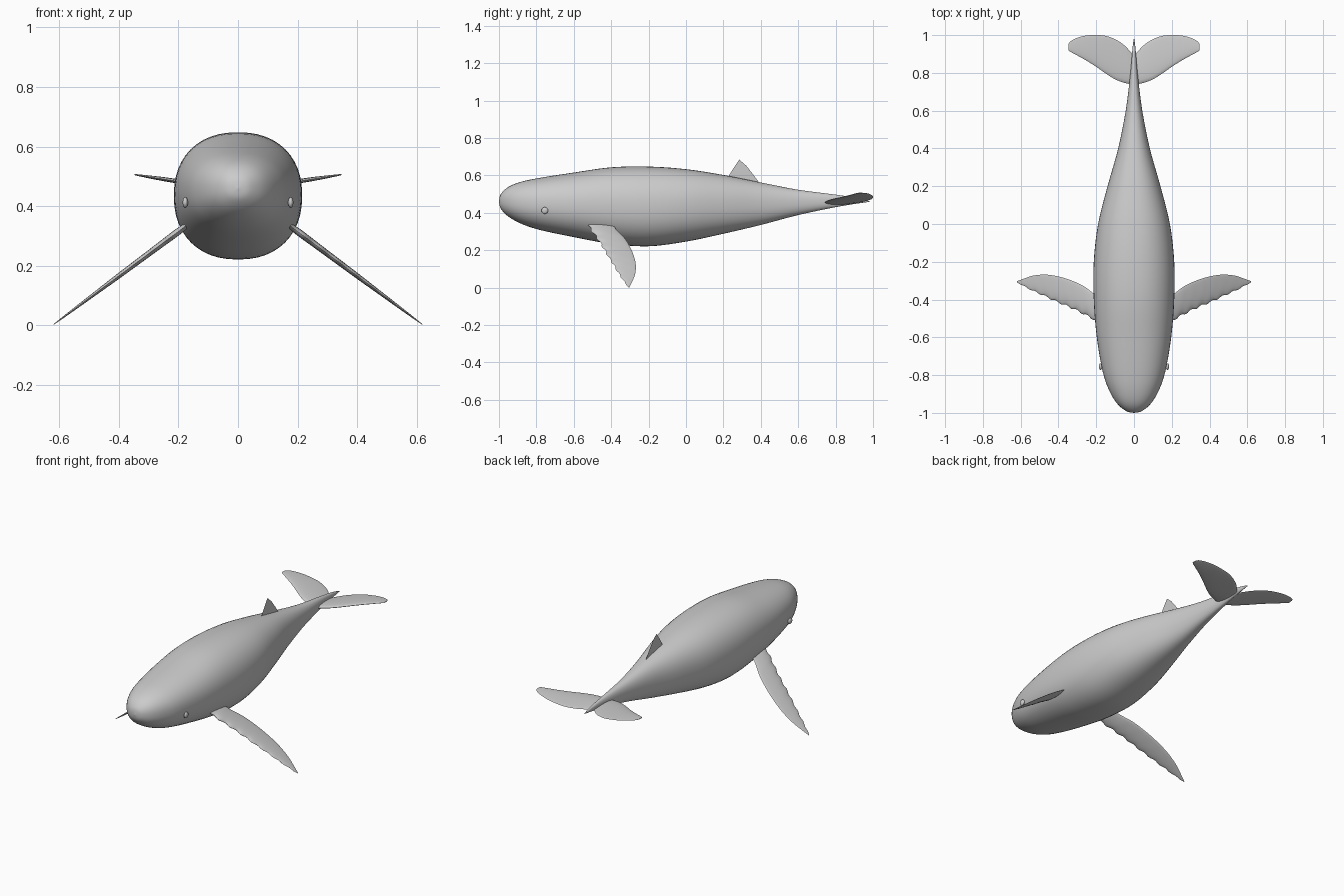
import bpy, bmesh, math
from mathutils import Vector

if "Cube" in bpy.data.objects:
    bpy.data.objects.remove(bpy.data.objects["Cube"])


def smooth_rows(rows, steps):
    """Catmull-Rom interpolation through rows of numbers."""
    out = []
    for i in range(len(rows) - 1):
        quad = [rows[max(0, min(len(rows) - 1, i + k))] for k in (-1, 0, 1, 2)]
        for s in range(steps):
            t = s / steps
            out.append([0.5 * (2 * b + (c - a) * t + (2 * a - 5 * b + 4 * c - d) * t * t
                               + (3 * b - a - 3 * c + d) * t ** 3)
                        for a, b, c, d in zip(*quad)])
    out.append(list(rows[-1]))
    return out


def loft(name, rings, mirror=False):
    """Skin a list of closed rings and cap both ends."""
    bm = bmesh.new()
    vs = [[bm.verts.new(p) for p in ring] for ring in rings]
    n = len(rings[0])
    for a, b in zip(vs, vs[1:]):
        for i in range(n):
            j = (i + 1) % n
            bm.faces.new((a[i], a[j], b[j], b[i]))
    bm.faces.new(vs[0])
    bm.faces.new(vs[-1])
    bmesh.ops.recalc_face_normals(bm, faces=bm.faces)
    return finish(name, bm, mirror)


def finish(name, bm, mirror=False):
    mesh = bpy.data.meshes.new(name)
    bm.to_mesh(mesh)
    bm.free()
    obj = bpy.data.objects.new(name, mesh)
    bpy.context.collection.objects.link(obj)
    if mirror:
        mod = obj.modifiers.new("mirror", 'MIRROR')
        mod.use_mirror_merge = False
    bpy.ops.object.select_all(action='DESELECT')
    obj.select_set(True)
    bpy.context.view_layer.objects.active = obj
    bpy.ops.object.shade_smooth_by_angle(angle=math.radians(50))
    return obj


def blade_ring(origin, along, normal, span, lead, trail, thick, n=20):
    """Teardrop section between the leading and trailing y."""
    ring = []
    for i in range(n):
        a = 2 * math.pi * i / n
        u = (1 - math.cos(a)) / 2
        h = math.sin(a) * thick * (1.25 - 0.7 * u)
        p = origin + along * span + normal * h
        p.y = lead + (trail - lead) * u
        ring.append(p)
    return ring


# Body: y, top z, bottom z, half width
profile = [
    (-1.0, 0.462, 0.458, 0.002), (-0.99, 0.500, 0.422, 0.042),
    (-0.95, 0.538, 0.380, 0.090), (-0.88, 0.566, 0.341, 0.132),
    (-0.78, 0.587, 0.308, 0.166), (-0.60, 0.615, 0.270, 0.197),
    (-0.40, 0.643, 0.234, 0.213), (-0.20, 0.647, 0.221, 0.213),
    (0.0, 0.633, 0.246, 0.190), (0.20, 0.602, 0.288, 0.140),
    (0.40, 0.562, 0.335, 0.084), (0.60, 0.523, 0.388, 0.044),
    (0.80, 0.497, 0.430, 0.019), (0.92, 0.479, 0.450, 0.009),
    (0.98, 0.462, 0.458, 0.002)]
rings = []
for y, top, bot, w in smooth_rows(profile, 5):
    ring = []
    for i in range(48):
        a = 2 * math.pi * i / 48
        c, s = math.cos(a), math.sin(a)
        e = 2 / 2.25
        ring.append((math.copysign(abs(c) ** e, c) * w, y,
                     (top + bot) / 2 + math.copysign(abs(s) ** e, s) * (top - bot) / 2))
    rings.append(ring)
loft("body", rings)

# Pectoral flippers: span fraction, leading y, trailing y, half thickness
flipper = [
    (-0.04, -0.525, -0.385, 0.008), (0.05, -0.510, -0.375, 0.012),
    (0.20, -0.475, -0.328, 0.011), (0.35, -0.443, -0.298, 0.010),
    (0.50, -0.415, -0.278, 0.009), (0.65, -0.384, -0.268, 0.007),
    (0.80, -0.354, -0.273, 0.005), (0.92, -0.328, -0.290, 0.003),
    (1.0, -0.308, -0.303, 0.001)]
root, tip = Vector((0.180, 0, 0.330)), Vector((0.62, 0, 0.002))
along = tip - root
normal = Vector((-along.z, 0, along.x)).normalized()
rings = []
for t, lead, trail, th in smooth_rows(flipper, 8):
    bump = 0.006 * math.sin(t * 2 * math.pi * 8) * (1 - max(t, 0)) ** 0.3 if t < 1 else 0
    rings.append(blade_ring(root, along, normal, t, lead + bump, trail, th))
loft("flippers", rings, mirror=True)

# Tail flukes: x, leading y, trailing y, half thickness
fluke = [
    (0.0, 0.738, 0.890, 0.011), (0.05, 0.747, 0.945, 0.011),
    (0.10, 0.766, 0.978, 0.010), (0.15, 0.797, 0.996, 0.009),
    (0.20, 0.832, 1.0, 0.008), (0.25, 0.864, 0.998, 0.007),
    (0.30, 0.892, 0.986, 0.005), (0.335, 0.911, 0.968, 0.003),
    (0.347, 0.920, 0.952, 0.002)]
along = Vector((1, 0, 0.155))
normal = Vector((-0.155, 0, 1)).normalized()
loft("tail_flukes", [blade_ring(Vector((0, 0, 0.452)), along, normal, *row)
                     for row in smooth_rows(fluke, 4)], mirror=True)

# Dorsal fin: a flat sheet
bm = bmesh.new()
outline = [(0.20, 0.56), (0.225, 0.592), (0.255, 0.640), (0.285, 0.684),
           (0.322, 0.652), (0.355, 0.610), (0.392, 0.560), (0.39, 0.54)]
bm.faces.new([bm.verts.new((0, y, z)) for y, z in outline])
finish("dorsal_fin", bm)

# Eyes
bm = bmesh.new()
bmesh.ops.create_uvsphere(bm, u_segments=20, v_segments=12, radius=0.018)
bmesh.ops.scale(bm, vec=(0.5, 1, 1), verts=bm.verts)
bmesh.ops.translate(bm, vec=(0.177, -0.755, 0.412), verts=bm.verts)
finish("eyes", bm, mirror=True)
